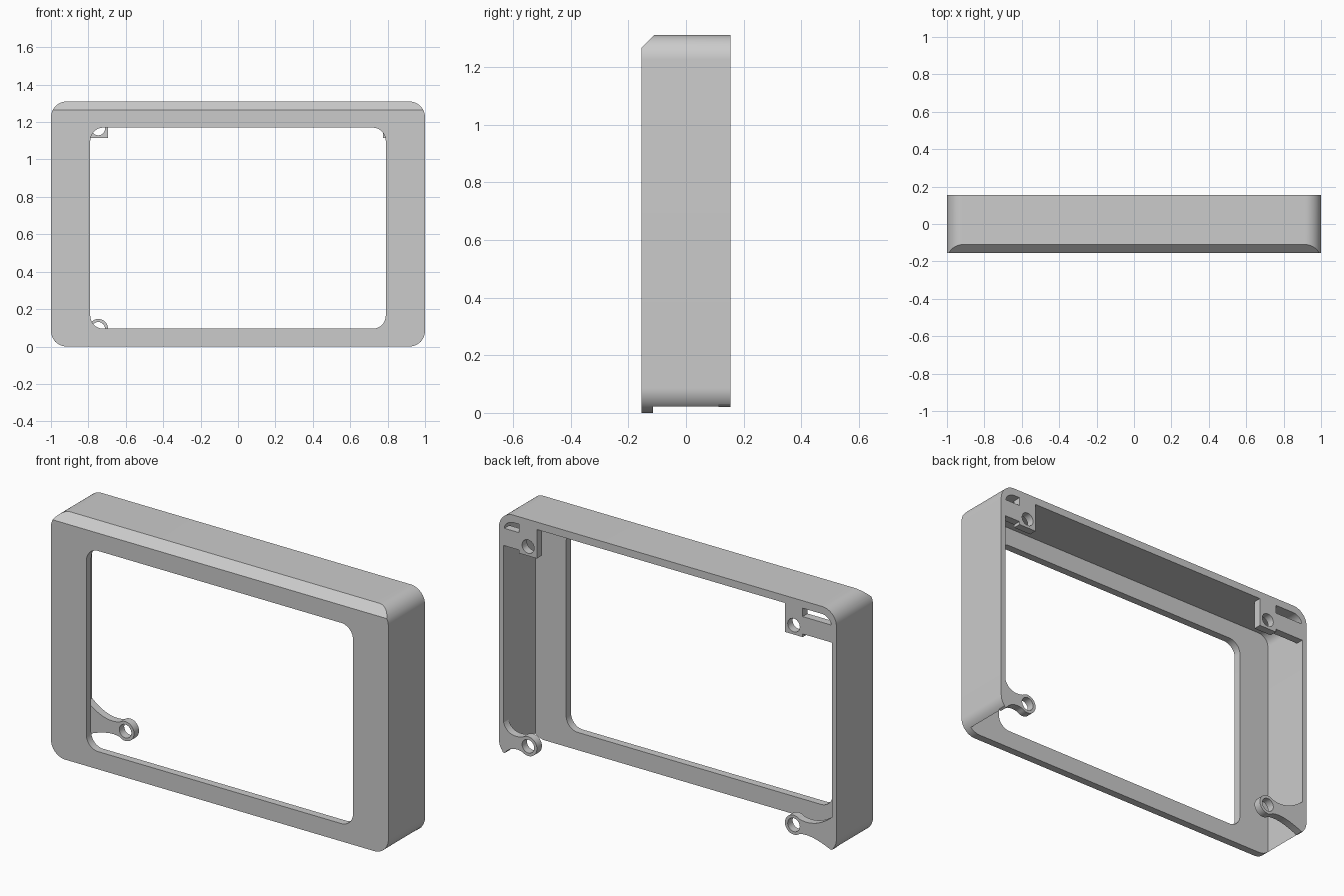
import bpy, bmesh, math

if "Cube" in bpy.data.objects:
    bpy.data.objects.remove(bpy.data.objects["Cube"])

grey = bpy.data.materials.new("plain grey")
grey.diffuse_color = (0.6, 0.6, 0.6, 1)
grey.use_nodes = True
grey.node_tree.nodes["Principled BSDF"].inputs["Base Color"].default_value = grey.diffuse_color


def arc(cx, cz, r, a0, a1, n=14):
    """Points on an arc in the xz plane, angles in degrees."""
    return [(cx + r * math.cos(math.radians(a0 + (a1 - a0) * i / n)),
             cz + r * math.sin(math.radians(a0 + (a1 - a0) * i / n))) for i in range(n + 1)]


def round_rect(x0, x1, z0, z1, r):
    return (arc(x1 - r, z0 + r, r, -90, 0) + arc(x1 - r, z1 - r, r, 0, 90)
            + arc(x0 + r, z1 - r, r, 90, 180) + arc(x0 + r, z0 + r, r, 180, 270))


def bezier(a, b, c, n=12):
    return [tuple((1 - t) ** 2 * a[k] + 2 * t * (1 - t) * b[k] + t * t * c[k] for k in (0, 1))
            for t in (i / n for i in range(n + 1))]


def prism(name, pts, y0, y1):
    """Extrude an xz outline from y0 to y1."""
    bm = bmesh.new()
    face = bm.faces.new([bm.verts.new((x, y0, z)) for x, z in pts])
    ext = bmesh.ops.extrude_face_region(bm, geom=[face])
    new = [v for v in ext["geom"] if isinstance(v, bmesh.types.BMVert)]
    bmesh.ops.translate(bm, verts=new, vec=(0, y1 - y0, 0))
    bmesh.ops.remove_doubles(bm, verts=bm.verts, dist=1e-5)
    bmesh.ops.recalc_face_normals(bm, faces=bm.faces)
    mesh = bpy.data.meshes.new(name)
    bm.to_mesh(mesh)
    bm.free()
    mesh.materials.append(grey)
    ob = bpy.data.objects.new(name, mesh)
    bpy.context.collection.objects.link(ob)
    return ob


def finish(ob, cutters):
    """Cut the part, then smooth its curved sides."""
    bpy.ops.object.select_all(action='DESELECT')
    bpy.context.view_layer.objects.active = ob
    ob.select_set(True)
    for c in cutters:
        m = ob.modifiers.new("cut", 'BOOLEAN')
        m.operation, m.solver, m.object = 'DIFFERENCE', 'EXACT', c
        bpy.ops.object.modifier_apply(modifier=m.name)
    for c in cutters:
        bpy.data.objects.remove(c)
    bpy.ops.object.shade_smooth_by_angle(angle=math.radians(30))


BACK, PLATE, TOP = 0.155, -0.114, 1.31
LUG = 0.113                      # front side of the screw tabs
WALL, CEIL = 0.973, 1.27         # inner faces of the side and top walls

# Bezel: front plate with window, side and top walls, open back and bottom
bezel = prism("bezel", round_rect(-1, 1, 0, TOP, 0.085), -BACK, BACK)
cavity = prism("cavity_cutter", [(-WALL, -0.2), (WALL, -0.2)]
               + arc(WALL - 0.06, CEIL - 0.06, 0.06, 0, 90)
               + arc(-WALL + 0.06, CEIL - 0.06, 0.06, 90, 180), PLATE, 0.3)
window = prism("window_cutter", round_rect(-0.79, 0.79, 0.095, 1.17, 0.07), -0.3, 0)
# Chamfer along the top front edge
chamfer = prism("chamfer_cutter", [(-1.2, 0), (1.2, 0), (1.2, 0.2), (-1.2, 0.2)], -0.2, 0.2)
for v in chamfer.data.vertices:
    x, y, z = v.co
    k = math.sqrt(0.5)
    v.co = (x, -BACK + (y - z) * k, TOP - 0.045 + (y + z) * k)
finish(bezel, [cavity, window, chamfer])

# Screw tabs in the four corners; the left ones reach further inward
for side, s, hx in (("left", -1, 0.747), ("right", 1, 0.827)):
    def flip(pts):
        return [(s * x, z) for x, z in pts]

    # Upper tab: square pad with a screw hole and a corner slot
    step, w = hx + 0.053, WALL + 0.005
    tab = prism(side + "_upper_tab", flip(
        [(hx - 0.052, 1.115), (step, 1.115), (step, 1.132), (w, 1.132)]
        + arc(w - 0.06, CEIL - 0.055, 0.06, 0, 90) + [(hx - 0.052, CEIL + 0.005)]), LUG, BACK)
    hole = prism("hole_cutter", flip(arc(hx, 1.165, 0.036, 0, 345, 23)), 0, 0.3)
    slot = prism("slot_cutter", flip([(step, 1.225), (WALL - 0.005, 1.225)]
                 + arc(WALL - 0.05, CEIL - 0.045, 0.045, 0, 90) + [(step, CEIL)]), 0, 0.3)
    finish(tab, [hole, slot])

    # Lower tab: ring on a flared arm
    cz, r = 0.095, 0.052
    ring = arc(hx, cz, r, 50, 310, 28)
    tab = prism(side + "_lower_tab", flip(
        bezier((w, 0.2), (hx + 0.13, 0.11), ring[0]) + ring[1:-1]
        + bezier(ring[-1], (hx + 0.1, 0.075), (w - 0.01, 0.02)) + [(w, 0.025)]), LUG, BACK)
    finish(tab, [prism("hole_cutter", flip(arc(hx, cz, 0.036, 0, 345, 23)), 0, 0.3)])
